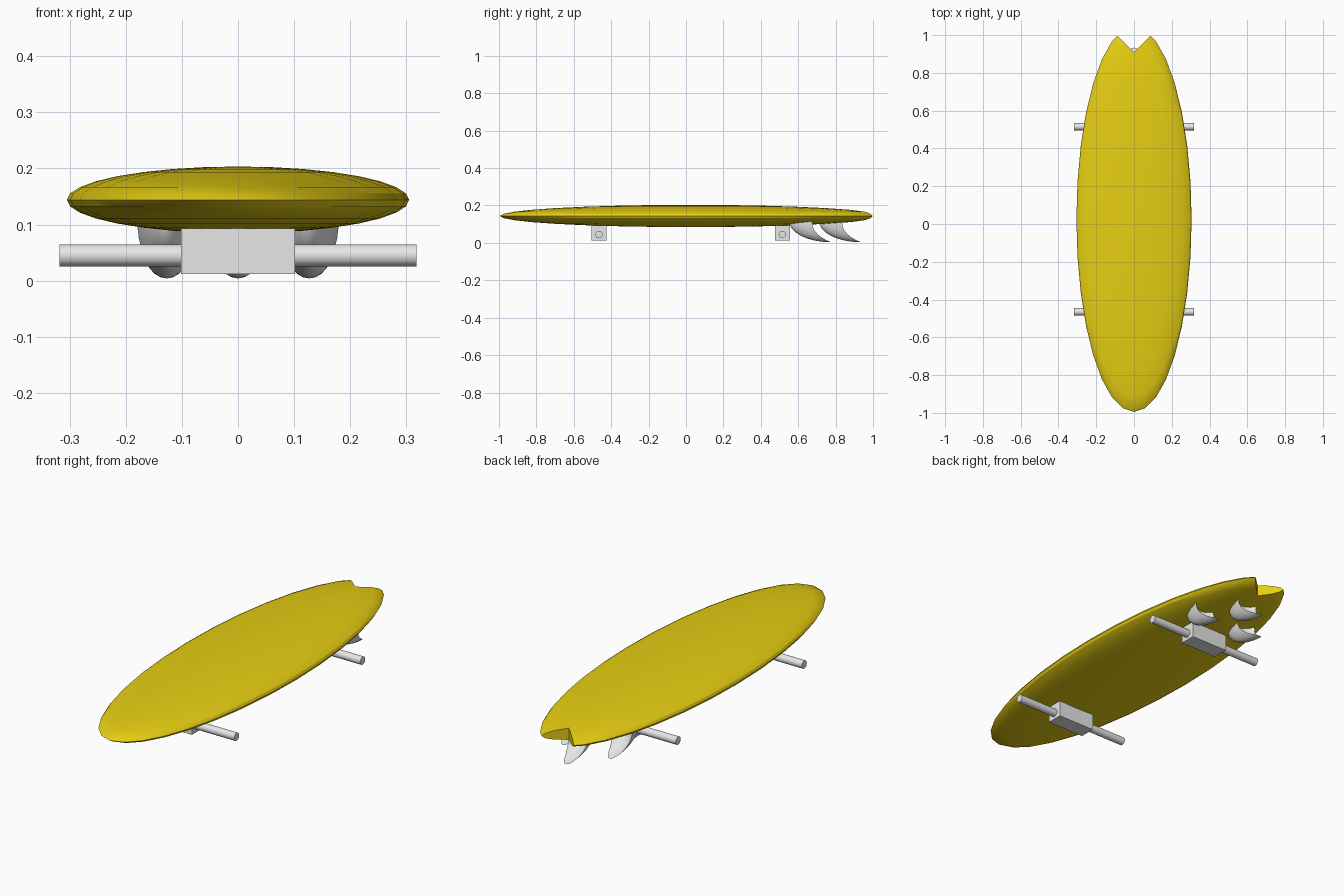
import bpy, bmesh, math
from mathutils import Matrix, Vector

cube = bpy.data.objects.get("Cube")
if cube:
    bpy.data.objects.remove(cube, do_unlink=True)


def material(name, color):
    m = bpy.data.materials.new(name)
    m.use_nodes = True
    m.diffuse_color = color
    m.node_tree.nodes["Principled BSDF"].inputs["Base Color"].default_value = color
    return m


yellow = material("board yellow", (0.8, 0.62, 0.006, 1))
grey = material("light grey", (0.8, 0.8, 0.8, 1))


def finish(bm, name, mat):
    bmesh.ops.recalc_face_normals(bm, faces=bm.faces)
    mesh = bpy.data.meshes.new(name)
    bm.to_mesh(mesh)
    bm.free()
    mesh.materials.append(mat)
    ob = bpy.data.objects.new(name, mesh)
    bpy.context.collection.objects.link(ob)
    return ob


def ellipsoid(name, center, radii, mat, top=None):
    bm = bmesh.new()
    bmesh.ops.create_uvsphere(bm, u_segments=32, v_segments=16, radius=1)
    bmesh.ops.transform(bm, verts=bm.verts,
                        matrix=Matrix.Translation(center) @ Matrix.Diagonal((*radii, 1)))
    if top is not None:
        bmesh.ops.bisect_plane(bm, geom=bm.verts[:] + bm.edges[:] + bm.faces[:],
                               plane_co=Vector((0, 0, top)), plane_no=Vector((0, 0, 1)),
                               clear_outer=True)
        bmesh.ops.holes_fill(bm, edges=[e for e in bm.edges if e.is_boundary])
    return finish(bm, name, mat)


def box(name, center, size, mat, turn=0):
    bm = bmesh.new()
    bmesh.ops.create_cube(bm, size=1)
    bmesh.ops.transform(bm, verts=bm.verts, matrix=Matrix.Translation(center)
                        @ Matrix.Rotation(turn, 4, "Z") @ Matrix.Diagonal((*size, 1)))
    return finish(bm, name, mat)


def activate(ob):
    bpy.ops.object.select_all(action="DESELECT")
    ob.select_set(True)
    bpy.context.view_layer.objects.active = ob


def smooth(ob):
    activate(ob)
    bpy.ops.object.shade_smooth_by_angle(angle=math.radians(30))


def carve(ob, cutter):
    cutter.hide_render = True
    mod = ob.modifiers.new("carve", "BOOLEAN")
    mod.operation = "DIFFERENCE"
    mod.solver = "EXACT"
    mod.object = cutter
    activate(ob)
    bpy.ops.object.modifier_apply(modifier=mod.name)
    bpy.data.objects.remove(cutter, do_unlink=True)


# Board with a swallow tail notch
board = ellipsoid("board", (0, 0.025, 0.144), (0.305, 1.02, 0.0595), yellow)
side = 0.4
carve(board, box("notch_cutter", (0, 0.91 + side / math.sqrt(2), 0.144),
                 (side, side, 0.4), yellow, math.radians(45)))
smooth(board)

# Scooped fins: a forward pair and one behind
for name, x, shift in (("left_fin", 0.127, 0), ("right_fin", -0.127, 0),
                       ("center_fin", 0, 0.16)):
    fin = ellipsoid(name, (x, 0.77 + shift, 0.12), (0.06, 0.22, 0.116), grey, top=0.125)
    carve(fin, ellipsoid("fin_cutter", (x, 0.86 + shift, 0.11), (0.1, 0.22, 0.115), grey))
    smooth(fin)

# Mounting blocks with axles
for end, y in (("front", -0.465), ("rear", 0.515)):
    box(end + "_block", (0, y, 0.0525), (0.204, 0.08, 0.081), grey)
    bm = bmesh.new()
    bmesh.ops.create_cone(bm, cap_ends=True, segments=32, radius1=0.0195,
                          radius2=0.0195, depth=0.636,
                          matrix=Matrix.Translation((0, y, 0.045))
                          @ Matrix.Rotation(math.pi / 2, 4, "Y"))
    smooth(finish(bm, end + "_axle", grey))
